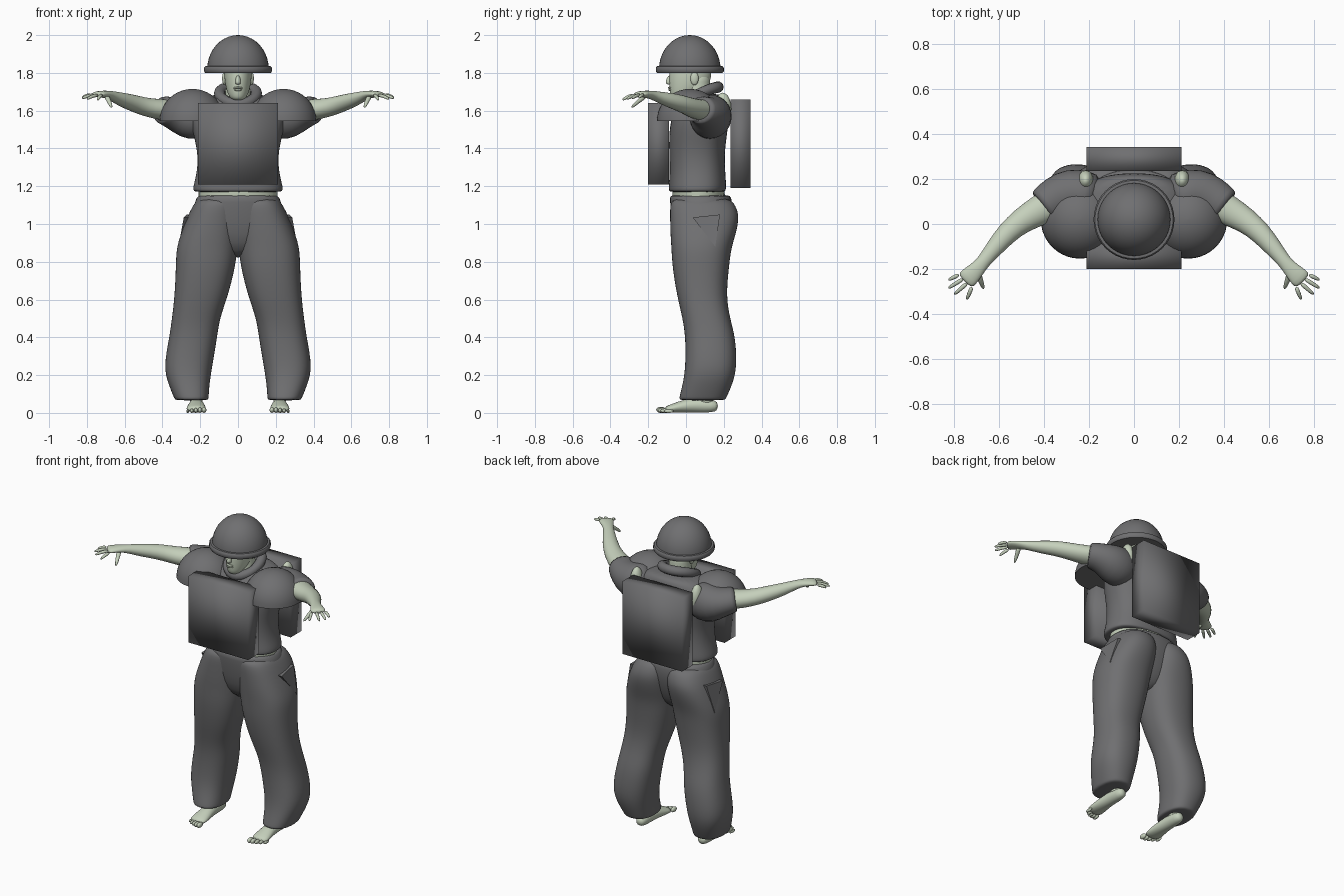
import bpy, bmesh, math
from mathutils import Vector

if "Cube" in bpy.data.objects:
    bpy.data.objects.remove(bpy.data.objects["Cube"], do_unlink=True)


def material(name, rgb):
    m = bpy.data.materials.new(name)
    m.use_nodes = True
    m.diffuse_color = (*rgb, 1)
    m.node_tree.nodes["Principled BSDF"].inputs["Base Color"].default_value = (*rgb, 1)
    return m


CLOTH = material("dark grey", (0.16, 0.16, 0.165))
SKIN = material("pale green skin", (0.56, 0.63, 0.5))


def finish(name, bm, mat, mirror=False, subdiv=0, angle=40):
    """Turn a bmesh into a smooth shaded object, optionally mirrored over x."""
    bmesh.ops.recalc_face_normals(bm, faces=bm.faces)
    me = bpy.data.meshes.new(name)
    bm.to_mesh(me)
    bm.free()
    me.materials.append(mat)
    me.shade_smooth()
    if not subdiv and angle < 180:
        me.set_sharp_from_angle(angle=math.radians(angle))
    ob = bpy.data.objects.new(name, me)
    bpy.context.collection.objects.link(ob)
    if subdiv:
        ob.modifiers.new("Smooth", "SUBSURF").levels = subdiv
        ob.modifiers["Smooth"].render_levels = subdiv
    if mirror:
        ob.modifiers.new("Mirror", "MIRROR").use_mirror_merge = False
    return ob


def skin_rings(name, rings, mat, **kw):
    """Bridge rings of points and close both ends."""
    bm = bmesh.new()
    loops = [[bm.verts.new(p) for p in ring] for ring in rings]
    n = len(loops[0])
    for a, b in zip(loops, loops[1:]):
        for i in range(n):
            j = (i + 1) % n
            bm.faces.new((a[i], a[j], b[j], b[i]))
    bm.faces.new(loops[0])
    bm.faces.new(loops[-1])
    return finish(name, bm, mat, **kw)


def oval(n, power):
    """Unit superellipse."""
    out = []
    for i in range(n):
        t = 2 * math.pi * i / n
        c, s = math.cos(t), math.sin(t)
        out.append((math.copysign(abs(c) ** (2 / power), c),
                    math.copysign(abs(s) ** (2 / power), s)))
    return out


def stack(name, sections, mat, n=16, power=2.0, **kw):
    """Upright loft from sections (z, x0, x1, y0, y1)."""
    rings = [[Vector(((x0 + x1) / 2 + c * (x1 - x0) / 2,
                      (y0 + y1) / 2 + s * (y1 - y0) / 2, z))
              for c, s in oval(n, power)] for z, x0, x1, y0, y1 in sections]
    return skin_rings(name, rings, mat, **kw)


def body(name, sections, mat, **kw):
    """Upright loft, symmetric about x = 0, from (z, half width, y0, y1)."""
    return stack(name, [(z, -r, r, a, b) for z, r, a, b in sections], mat, **kw)


def lathe(name, profile, x, y, mat, **kw):
    return stack(name, [(z, x - r, x + r, y - r, y + r) for r, z in profile], mat, n=40, **kw)


def limb(name, sections, mat, n=12, **kw):
    """Loft along a level path from (x, y, z, half width, half height)."""
    pts = [Vector(s[:3]) for s in sections]
    rings = []
    for i, s in enumerate(sections):
        t = (pts[min(i + 1, len(pts) - 1)] - pts[max(i - 1, 0)]).normalized()
        u = t.cross(Vector((0, 0, 1))).normalized()
        v = u.cross(t)
        rings.append([pts[i] + u * c * s[3] + v * w * s[4] for c, w in oval(n, 2)])
    return skin_rings(name, rings, mat, mirror=True, subdiv=1, **kw)


def ellipsoid(name, centre, radii, mat, mirror=False):
    bm = bmesh.new()
    bmesh.ops.create_uvsphere(bm, u_segments=16, v_segments=10, radius=1)
    bmesh.ops.scale(bm, vec=radii, verts=bm.verts)
    bmesh.ops.translate(bm, vec=centre, verts=bm.verts)
    return finish(name, bm, mat, mirror=mirror, angle=180)


def box(name, lo, hi, mat):
    lo, hi = Vector(lo), Vector(hi)
    bm = bmesh.new()
    bmesh.ops.create_cube(bm, size=1)
    bmesh.ops.scale(bm, vec=hi - lo, verts=bm.verts)
    bmesh.ops.translate(bm, vec=(lo + hi) / 2, verts=bm.verts)
    return finish(name, bm, mat, angle=180)


def quarter(radius, base, height, steps=10):
    """Dome profile from rim to crown."""
    ts = [math.pi / 2 * i / steps for i in range(steps + 1)]
    return [(max(radius * math.cos(t), 0.002), base + height * math.sin(t)) for t in ts]


# Helmet: dome and rolled brim
lathe("helmet_dome", quarter(0.163, 1.82, 0.18), 0, 0.02, CLOTH)
lathe("helmet_brim", [(0.15, 1.8), (0.174, 1.8), (0.18, 1.808), (0.18, 1.827),
                      (0.174, 1.835), (0.15, 1.837)], 0, 0.02, CLOTH)

# Head, face and neck
body("head", [(1.655, .025, -.065, -.01), (1.67, .045, -.08, .03), (1.70, .06, -.088, .09),
              (1.75, .071, -.092, .13), (1.80, .075, -.09, .14), (1.86, .07, -.08, .13)],
     SKIN, subdiv=2)
body("neck", [(1.56, .1, -.03, .14), (1.63, .08, -.03, .14), (1.68, .066, -.01, .13),
              (1.76, .066, -.01, .13), (1.8, .066, 0, .13)], SKIN, subdiv=1)
body("nose", [(1.738, .014, -.106, -.07), (1.75, .017, -.112, -.07), (1.79, .009, -.096, -.07)],
     SKIN, n=10, subdiv=1)
ellipsoid("upper_lip", (0, -.085, 1.721), (.025, .011, .006), SKIN)
ellipsoid("lower_lip", (0, -.083, 1.711), (.022, .011, .007), SKIN)
ellipsoid("ear", (.072, .045, 1.77), (.012, .022, .035), SKIN, mirror=True)

# Shirt with rolled collar and sleeves
body("shirt", [(1.168, .222, -.08, .2), (1.175, .24, -.093, .212), (1.2, .24, -.093, .215),
               (1.27, .22, -.088, .21), (1.36, .214, -.09, .205), (1.45, .232, -.092, .215),
               (1.54, .255, -.085, .228), (1.61, .25, -.06, .228), (1.66, .2, -.02, .22),
               (1.69, .13, .03, .2)], CLOTH, n=20, power=2.4, subdiv=2)
collar = bmesh.new()
rim = []
for i in range(28):
    a = 2 * math.pi * i / 28
    out = Vector((math.cos(a), math.sin(a), 0))
    centre = Vector((out.x * .098, .07 + out.y * .1, 1.68 + out.y * .045 + .012 * out.x ** 2))
    rim.append([collar.verts.new(centre + out * .03 * math.cos(b) + Vector((0, 0, .03 * math.sin(b))))
                for b in [math.pi * k / 5 for k in range(10)]])
for i in range(28):
    for k in range(10):
        p, q, m = rim[i], rim[(i + 1) % 28], (k + 1) % 10
        collar.faces.new((p[k], q[k], q[m], p[m]))
finish("collar", collar, CLOTH, angle=180)
limb("sleeve", [(.16, .11, 1.57, .1, .1), (.22, .13, 1.565, .115, .125), (.29, .135, 1.57, .115, .115),
                (.35, .115, 1.59, .1, .085), (.4, .08, 1.605, .086, .075),
                (.408, .074, 1.606, .082, .07)], CLOTH, n=16)
ellipsoid("shoulder_blade", (.215, .195, 1.61), (.035, .045, .085), SKIN, mirror=True)
body("waist", [(1.08, .2, -.06, .2), (1.12, .21, -.072, .21), (1.2, .21, -.072, .2)], SKIN, n=24)

# Armour: shoulder domes, chest plate and backpack
lathe("shoulder_pad", quarter(0.174, 1.545, 0.17), .241, .02, CLOTH, mirror=True)
box("chest_plate", (-.212, -.2, 1.21), (.212, -.09, 1.64), CLOTH)
box("backpack", (-.212, .235, 1.19), (.212, .342, 1.66), CLOTH)

# Arms and hands
limb("arm", [(.28, .125, 1.6, .075, .06), (.36, .095, 1.602, .076, .06), (.43, .055, 1.608, .07, .056),
             (.5, .015, 1.622, .058, .05), (.56, -.035, 1.642, .051, .046), (.62, -.105, 1.66, .042, .038),
             (.67, -.168, 1.68, .03, .026), (.70, -.203, 1.687, .037, .02), (.735, -.237, 1.688, .046, .018),
             (.755, -.257, 1.684, .045, .014)], SKIN)
tips = [(.828, -.25, 1.668), (.828, -.287, 1.664), (.802, -.315, 1.66), (.745, -.338, 1.655)]
for i, tip in enumerate(tips):
    base = Vector((.778 - .019 * i, -.225 - .018 * i, 1.684))
    tip = Vector(tip)
    mid = base.lerp(tip, .55) + Vector((0, 0, .005))
    limb("finger", [(*base, .011, .011), (*mid, .01, .01), (*tip, .007, .007)], SKIN, n=8)
limb("thumb", [(.698, -.212, 1.68, .018, .015), (.683, -.25, 1.652, .013, .012),
               (.668, -.292, 1.613, .008, .008)], SKIN, n=8)

# Trousers: seat, legs and slanted pockets
body("trouser_seat", [(1.155, .212, -.082, .235), (1.145, .22, -.088, .24), (1.09, .24, -.085, .25),
                      (1.0, .26, -.072, .235), (.9, .19, -.05, .2), (.82, .04, .01, .15)],
     CLOTH, n=20, power=2.3, subdiv=1)
stack("trouser_leg", [(1.145, .0, .205, -.07, .23), (1.1, -.01, .24, -.088, .265),
                      (1.04, -.012, .27, -.088, .287), (.95, -.008, .305, -.086, .268),
                      (.87, .0, .33, -.08, .242), (.77, .012, .332, -.075, .23),
                      (.62, .05, .338, -.05, .215), (.5, .095, .352, -.02, .235),
                      (.4, .108, .366, -.005, .265), (.24, .135, .397, -.005, .273),
                      (.15, .15, .37, -.02, .248), (.075, .154, .338, -.04, .213),
                      (.066, .158, .334, -.036, .21)],
      CLOTH, power=2.4, mirror=True, subdiv=2)
pocket = bmesh.new()
outer = [(.287, .035, 1.035), (.272, .18, 1.05), (.315, .155, .88)]
inner = [(x - .03, y, z) for x, y, z in outer]
o = [pocket.verts.new(p) for p in outer]
q = [pocket.verts.new(p) for p in inner]
pocket.faces.new(o)
pocket.faces.new(q)
for i in range(3):
    j = (i + 1) % 3
    pocket.faces.new((o[i], o[j], q[j], q[i]))
finish("pocket_flap", pocket, CLOTH, mirror=True)

# Bare feet
stack("ankle", [(.03, .185, .255, .06, .155), (.08, .188, .252, .055, .14),
                (.2, .19, .28, .06, .15)], SKIN, mirror=True, subdiv=1)
limb("foot", [(.22, .17, .035, .022, .022), (.22, .14, .036, .037, .036), (.22, .06, .042, .038, .042),
              (.22, -.01, .036, .046, .036), (.221, -.07, .024, .055, .024),
              (.222, -.115, .017, .053, .016)], SKIN)
for i in range(5):
    size = .016 - .0016 * i
    ellipsoid("toe", (.18 + .0215 * i, -.132 + .005 * i * i / 2, size), (size * .8, .026, size),
              SKIN, mirror=True)
